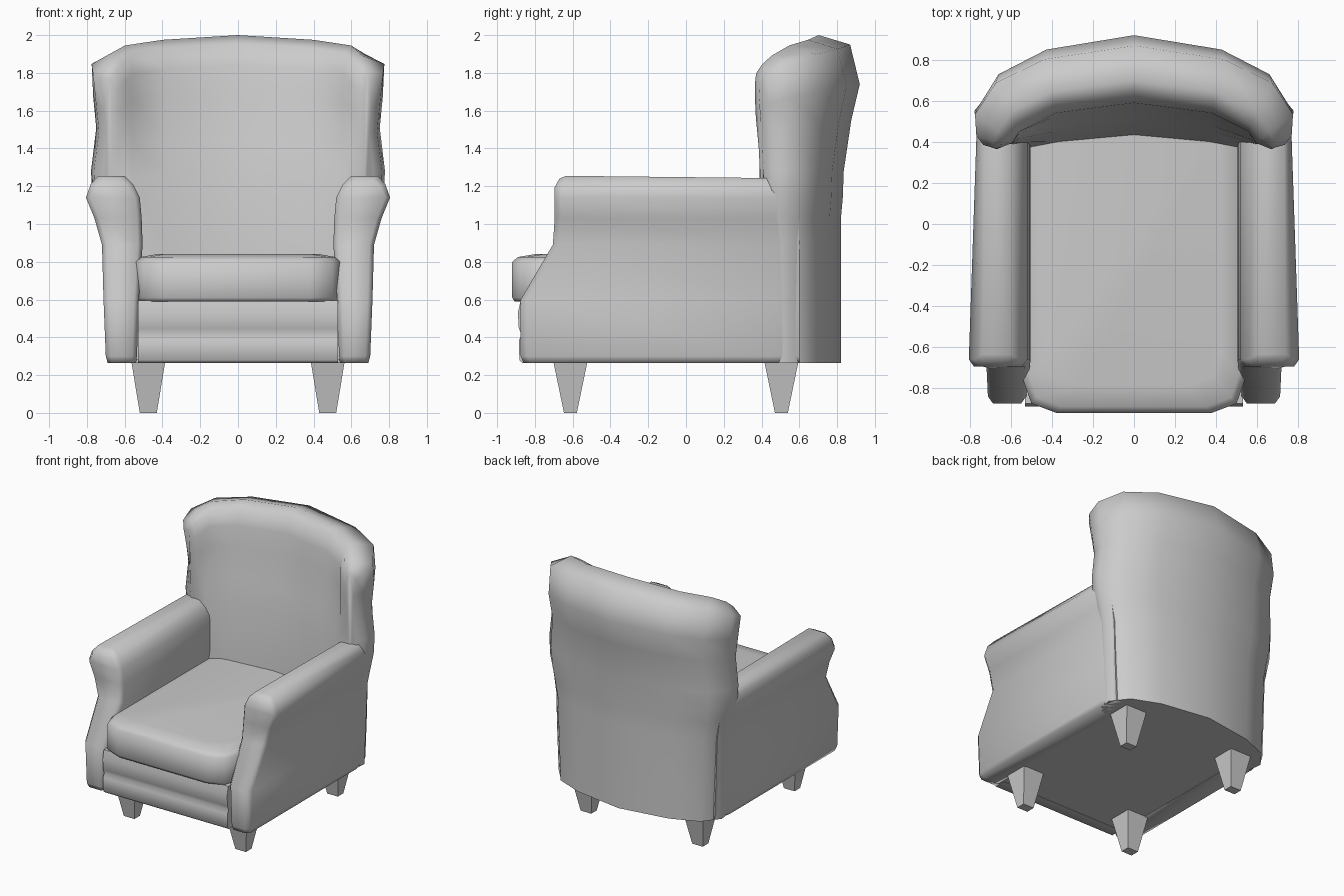
import bpy, bmesh
from math import radians

if "Cube" in bpy.data.objects:
    bpy.data.objects.remove(bpy.data.objects["Cube"])


def finish(name, bm, angle):
    bmesh.ops.recalc_face_normals(bm, faces=bm.faces)
    me = bpy.data.meshes.new(name)
    bm.to_mesh(me)
    bm.free()
    ob = bpy.data.objects.new(name, me)
    bpy.context.collection.objects.link(ob)
    if angle:
        me.shade_smooth()
        me.set_sharp_from_angle(angle=radians(angle))
    return ob


def loft(name, rings, angle=75, ladder=False):
    """Skin closed rings; ladder caps pair the two sides of each ring."""
    bm = bmesh.new()
    vs = [[bm.verts.new(p) for p in r] for r in rings]
    n = len(rings[0])
    for a, b in zip(vs, vs[1:]):
        for i in range(n):
            j = (i + 1) % n
            bm.faces.new((a[i], a[j], b[j], b[i]))
    for r in (vs[0], vs[-1]):
        if ladder:
            for i in range(n // 2 - 1):
                bm.faces.new((r[i], r[i + 1], r[n - 2 - i], r[n - 1 - i]))
        else:
            bm.faces.new(r)
    return finish(name, bm, angle)


# Curved winged back: outer xy, inner xy, top height, lean weight
stations = [
    ((0, .92), (0, .60), 2.0, 1.0),
    ((.44, .85), (.38, .55), 1.975, .9),
    ((.68, .73), (.56, .46), 1.945, .55),
    ((.79, .56), (.60, .40), 1.89, .1),
    ((.775, .44), (.64, .38), 1.84, -.15),
    ((.73, .39), (.67, .365), 1.80, -.25),
]
# height, outer-to-inner blend, lean in y, width factor
profile = [
    (.265, 0, -.10, .875), (.90, 0, -.10, .91), (1.03, 0, -.10, .945),
    (1.14, 0, -.09, .975), (1.28, 0, -.085, .985), (1.55, 0, -.045, .95),
    (1.74, 0, 0, .97), (1.95, .16, 0, 1.02), (2.0, .68, 0, 1.0),
    (1.955, .92, 0, 1.0), (1.84, 1.03, 0, 1.0), (1.68, 1.02, -.02, 1.0),
    (1.45, 1, -.08, 1.0), (1.25, 1, -.11, 1.0), (.84, 1, -.165, .96),
    (.265, 1, -.165, .96),
]


def back_ring(st, side):
    (ox, oy), (ix, iy), top, w = st
    ring = []
    for z, t, lean, fx in profile:
        if z > 1.28:
            z = 1.28 + (z - 1.28) * (top - 1.28) / .72
        ring.append((side * fx * (ox + (ix - ox) * t),
                     oy + (iy - oy) * t + lean * w, z))
    return ring


loft("back", [back_ring(s, -1) for s in reversed(stations[1:])]
     + [back_ring(s, 1) for s in stations])

# Arms: height, inner x, outer x, front y
arm = [
    (.265, .54, .69, -.86), (.30, .535, .70, -.875), (.60, .525, .712, -.875),
    (.89, .505, .72, -.705), (1.03, .51, .76, -.695), (1.14, .52, .805, -.695),
    (1.21, .555, .78, -.695), (1.255, .60, .74, -.67),
]


def arm_ring(side, inset=0, dy=0, back=None, taper=1):
    """Arm section; back gives a flat rear section instead of the front edge."""
    inner, outer = [], []
    for z, a, b, y in arm:
        b = min(b, .72 + (b - .72) * taper) - inset
        if z > 1.2:
            z -= inset * .6 if back is None else .012
        y = y + dy if back is None else back
        inner.append((side * (a + inset), y, z))
        outer.append((side * b, y, z))
    return inner + outer[::-1]


for side, label in ((-1, "left"), (1, "right")):
    loft(label + "_arm", [arm_ring(side, inset=.025), arm_ring(side, dy=.035),
                          arm_ring(side, back=.46, taper=.55),
                          arm_ring(side, back=.60, taper=.5, inset=.035)],
         ladder=True)

# Seat cushion with rounded front corners and softened top edge
half = [(.38, -.92), (.50, -.875), (.54, -.76), (.535, .46)]


def cushion_ring(z, inset):
    right = [(x - inset * .9, y + (inset if y < 0 else 0), z) for x, y in half]
    return right + [(-x, y, z) for x, y, z in reversed(right)]


loft("seat_cushion", [cushion_ring(*r) for r in
     ((.59, .012), (.61, 0), (.80, 0), (.825, .03), (.842, .13))])

# Front rail with two padded bands
rail = [(-.78, .265), (-.868, .265), (-.882, .28), (-.885, .385), (-.87, .415),
        (-.885, .445), (-.89, .53), (-.875, .595), (-.78, .595)]
loft("front_rail", [[(x, y, z) for y, z in rail] for x in (-.53, .53)])

# Underside panel following the curved back
plan = [(.67, -.83), (.67, .48), (.58, .67), (.40, .75)]
loft("underside_panel", [[(x, y, z) for x, y in plan]
                         + [(-x, y, z) for x, y in reversed(plan)]
                         for z in (.268, .285)], 0)

# Tapered square legs
for y, fb in ((-.612, "front"), (.505, "back")):
    for side, lr in ((-1, "left"), (1, "right")):
        rings = [[(side * .475 + sx * hx, y + sy * hy, z)
                  for sx, sy in ((-1, -1), (1, -1), (1, 1), (-1, 1))]
                 for z, hx, hy in ((0, .045, .034), (.28, .091, .092))]
        loft(f"{fb}_{lr}_leg", rings, 0)
